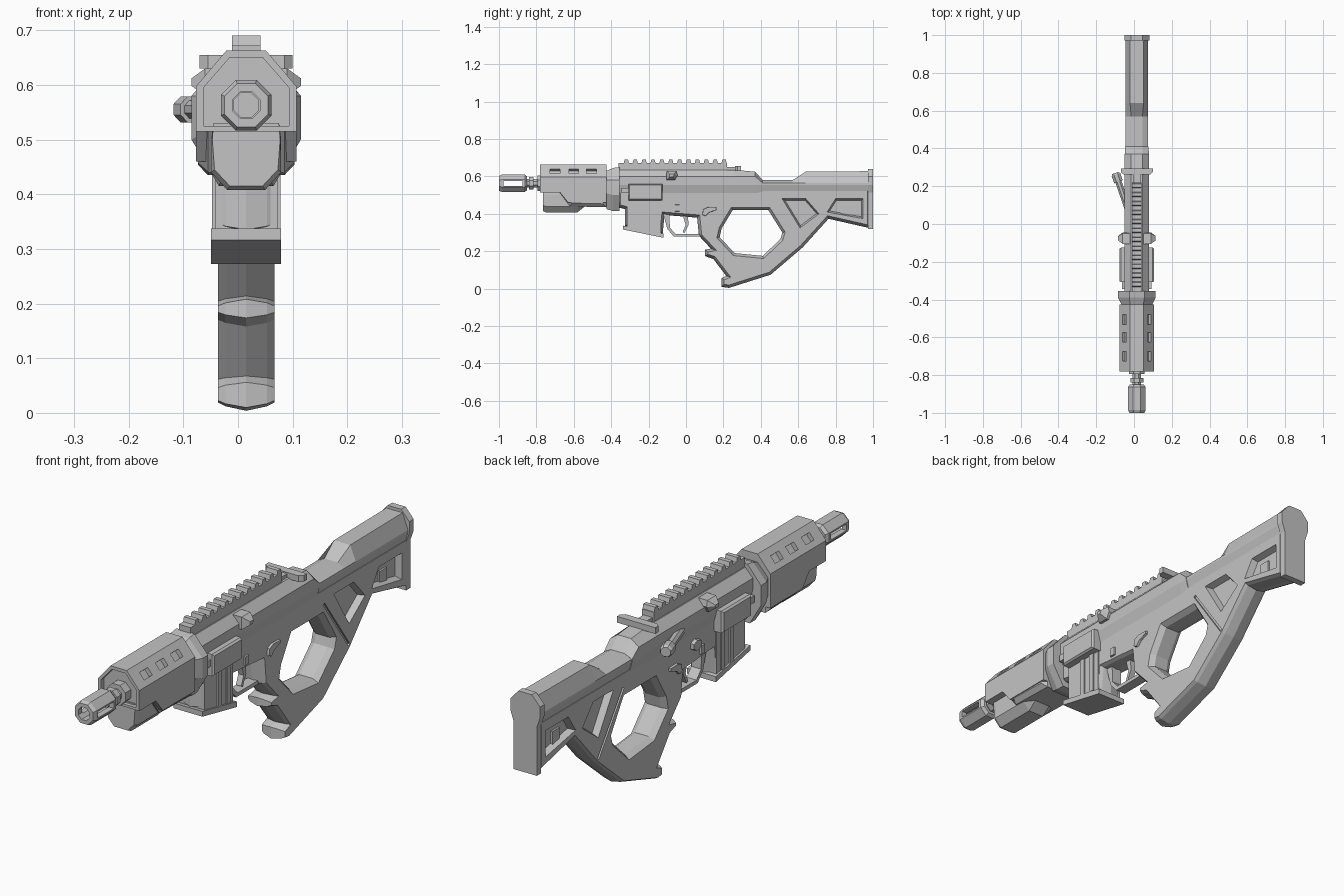
import bpy, bmesh, math
from mathutils import Vector, Matrix

if "Cube" in bpy.data.objects:
    bpy.data.objects.remove(bpy.data.objects["Cube"])

CX = 0.015          # centre plane of the body
grey = bpy.data.materials.new("grey")
grey.diffuse_color = (0.55, 0.55, 0.55, 1)
grey.use_nodes = True
grey.node_tree.nodes["Principled BSDF"].inputs["Base Color"].default_value = grey.diffuse_color


def skin(name, rings, wrap=False):
    """Skin quads over matching rings of points, then cap or wrap the ends."""
    bm = bmesh.new()
    vs = [[bm.verts.new((p[0] + CX, p[1], p[2])) for p in r] for r in rings]
    n = len(vs[0])
    pairs = list(zip(vs, vs[1:])) + ([(vs[-1], vs[0])] if wrap else [])
    for a, b in pairs:
        for i in range(n):
            j = (i + 1) % n
            bm.faces.new((a[i], a[j], b[j], b[i]))
    if not wrap:
        bm.faces.new(vs[0])
        bm.faces.new(vs[-1])
    bmesh.ops.recalc_face_normals(bm, faces=bm.faces)
    me = bpy.data.meshes.new(name)
    bm.to_mesh(me)
    bm.free()
    me.materials.append(grey)
    ob = bpy.data.objects.new(name, me)
    bpy.context.scene.collection.objects.link(ob)
    return ob


def inset(pts, d):
    """Move every edge of a 2D outline inward by d."""
    n = len(pts)
    area = sum(pts[i - 1][0] * pts[i][1] - pts[i][0] * pts[i - 1][1] for i in range(n))
    s = 1 if area > 0 else -1
    out = []
    for i in range(n):
        p = Vector(pts[i])
        e1 = (p - Vector(pts[i - 1])).normalized()
        e2 = (Vector(pts[(i + 1) % n]) - p).normalized()
        n1, n2 = Vector((-e1.y, e1.x)) * s, Vector((-e2.y, e2.x)) * s
        out.append(p + (n1 + n2) * d / max(0.3, 1 + n1.dot(n2)))
    return out


def plate(name, outline, layers):
    """Side outline (y, z) stacked across x; layers are (x, inset)."""
    return skin(name, [[(x, p[0], p[1]) for p in inset(outline, d)] for x, d in layers])


def slab(name, outline, w, c=0.0):
    """Symmetric plate of half width w with chamfer c."""
    if c:
        return plate(name, outline, [(-w, c), (c - w, 0), (w - c, 0), (w, c)])
    return plate(name, outline, [(-w, 0), (w, 0)])


def loft(name, stations):
    """Half sections (x, z), listed top to bottom, mirrored and lofted along y."""
    return skin(name, [[(x, y, z) for x, z in h] + [(-x, y, z) for x, z in reversed(h)]
                       for y, h in stations])


def rect(y0, y1, z0, z1):
    return [(y0, z0), (y1, z0), (y1, z1), (y0, z1)]


def lathe(name, profile, z, wrap=False, m=None):
    """Eight sided turned part along y."""
    rings = [[Vector((r * math.cos((k + .5) * math.pi / 4), y,
                      r * math.sin((k + .5) * math.pi / 4))) for k in range(8)]
             for y, r in profile]
    off = Vector((0, 0, z))
    return skin(name, [[(m @ p if m else p + off) for p in r] for r in rings], wrap)


def cut(target, *cutters):
    for c in cutters:
        c.hide_render = True
        c.display_type = 'WIRE'
        mod = target.modifiers.new("cut", 'BOOLEAN')
        mod.operation, mod.solver, mod.object = 'DIFFERENCE', 'EXACT', c


# Lower body: receiver, grip and stock frame in one plate with a centre ridge
frame = [(-.36, .53), (-.36, .44), (-.32, .43), (-.32, .34), (-.13, .30), (-.12, .40),
         (.065, .385), (.075, .285), (.145, .21), (.108, .203), (.108, .178), (.15, .163),
         (.225, .065), (.195, .052), (.195, .015), (.23, .01), (.45, .08), (.62, .225),
         (.76, .38), (.98, .33), (.98, .53)]
body = plate("grip_and_stock_frame", frame,
             [(-.052, .009), (-.038, .002), (0, -.006), (.038, .002), (.052, .009)])
opening = [(.25, .42), (.44, .42), (.515, .30), (.505, .265), (.41, .175), (.26, .19),
           (.18, .275), (.19, .32)]
cut(body, plate("opening_cutter", opening, [(-.062, -.02), (-.03, 0), (.03, 0), (.062, -.02)]))
pockets = {"front_pocket": [(.515, .48), (.64, .48), (.71, .40), (.61, .325)],
           "rear_pocket": [(.80, .48), (.945, .48), (.945, .375), (.755, .41)]}
groove = [(.445, .462), (.454, .468), (.615, .242), (.606, .236)]
for s in (-1, 1):
    for n, o in pockets.items():
        cut(body, plate(n + "_cutter", o, [(s * .026, .008), (s * .062, -.004)]))
    cut(body, plate("groove_cutter", groove, [(s * .044, 0), (s * .062, 0)]))
    plate("pocket_block", rect(.83, .875, .39, .445), [(s * .02, 0), (s * .034, 0)])


# Upper receiver running into the stock tube
def tube(top, w, flat):
    return [(flat, top), (w, .565), (w, .555), (w - .013, .51)]


def receiver(top):
    return [(.03, top), (.064, .60), (.064, .555), (.052, .51)]


loft("upper_receiver", [(-.36, receiver(.635)), (.26, receiver(.635)), (.37, receiver(.625)),
                        (.41, [(.03, .58), (.062, .565), (.062, .555), (.05, .51)])])
loft("stock_tube", [(.39, tube(.58, .06, .03)), (.57, tube(.58, .06, .03)),
                    (.64, tube(.625, .06, .036)), (.98, tube(.628, .06, .036))])
butt = [(.03, .64), (.066, .60), (.066, .555), (.052, .515), (.052, .32)]
loft("butt_plate", [(.972, butt), (1.0, butt)])

# Top rail with teeth
slab("rail_base", rect(-.36, .22, .62, .672), .026)
for i in range(12):
    y = -.333 + i * .0475
    slab("rail_tooth", [(y, .67), (y + .028, .67), (y + .023, .69), (y + .005, .69)], .026)

# Cocking handle behind the rail
slab("cocking_stem", rect(.2, .29, .625, .65), .02)
skin("cocking_handle", [[(x, y, z) for x, y in
     [(-.085, .275), (-.07, .262), (.07, .262), (.085, .275), (.085, .295), (-.085, .295)]]
     for z in (.63, .655)])

# Collar between receiver and handguard
loft("collar", [(-.425, [(.035, .63), (.082, .58), (.082, .51), (.045, .425)]),
                (-.39, [(.04, .645), (.1, .58), (.1, .50), (.05, .415)]),
                (-.355, [(.04, .65), (.1, .58), (.1, .50), (.05, .415)])])

# Handguard with recessed front and angled vents
shell = [(.036, .663), (.092, .597), (.092, .515)]
guard = loft("handguard", [(-.78, shell), (-.425, shell)])
hollow = [(.03, .65), (.078, .595), (.078, .525)]
cut(guard, loft("handguard_front_cutter", [(-.8, hollow), (-.76, hollow)]))
for s in (-1, 1):
    tilt = Matrix.Translation((s * .066, 0, .628)) @ Matrix.Rotation(s * .867, 4, 'Y')
    for y in (-.70, -.60, -.505):
        cut(guard, skin("vent_cutter", [[tilt @ Vector((a, y + b, c)) for a, b in
            [(-.016, -.026), (.016, -.026), (.016, .026), (-.016, .026)]] for c in (-.018, .03)]))
skirt = [(-.68, .52), (-.62, .44), (-.425, .435), (-.425, .52)]
slab("handguard_skirt", skirt, .088, .018)
slab("handguard_side", [(-.675, .516), (-.63, .46), (-.425, .46), (-.425, .516)], .092)
lower = [(.06, .53), (.064, .50), (.064, .44), (.035, .408)]
loft("lower_handguard", [(-.765, [(.06, .53), (.062, .50), (.058, .445), (.03, .415)]),
                         (-.75, lower), (-.58, lower),
                         (-.54, [(.06, .53), (.064, .50), (.06, .45), (.035, .44)])])

# Barrel and flash hider
lathe("barrel", [(-.87, .025), (-.84, .025), (-.84, .037), (-.815, .037), (-.815, .025),
                 (-.795, .025), (-.795, .044), (-.7, .044)], .563)
muzzle = lathe("flash_hider", [(-1, .027), (-1, .043), (-.985, .05), (-.862, .05),
                               (-.85, .04), (-.85, .027)], .563, True)
cut(muzzle, slab("flash_hider_cutter", rect(-.975, -.875, .55, .576), .08))

# Magazine well, ribs and flared base
slab("magazine_well", [(-.315, .5), (-.315, .33), (-.135, .295), (-.135, .5)], .057)
slab("magazine_base", [(-.338, .337), (-.338, .316), (-.12, .272), (-.12, .294)], .064)
for y in (-.235, -.18):
    slab("magazine_rib", rect(y, y + .022, .305, .48), .063)

# Small parts repeated on both sides
for s in (-1, 1):
    plate("port_cover", rect(-.308, -.125, .472, .56), [(s * .04, 0), (s * .084, 0), (s * .092, .006)])
    plate("front_pin", rect(-.345, -.305, .51, .538), [(s * .04, 0), (s * .078, 0)])
    plate("bolt_knob", [(-.105, .58), (-.06, .58), (-.045, .605), (-.05, .63), (-.105, .63)],
          [(s * .03, 0), (s * .075, 0), (s * .1, .018)])
    plate("magazine_button", rect(-.06, -.033, .412, .45), [(s * .04, 0), (s * .059, .002)])
    plate("selector_lever", [(.085, .395), (.105, .385), (.125, .405), (.165, .42), (.165, .435),
          (.115, .437), (.09, .425)], [(s * .04, 0), (s * .061, .003)])

# Left side plunger and bolt catch
direction = Vector((-.055, .16, 0)).normalized()
aim = Matrix.Translation((-.055, .10, .555)) @ direction.to_track_quat('Y', 'Z').to_matrix().to_4x4()
lathe("side_plunger", [(-.03, .018), (.13, .018), (.13, .026), (.17, .026), (.18, .02)], 0, m=aim)
plate("bolt_catch", [(-.03, .45), (.0, .44), (.025, .455), (.025, .48), (0, .49), (-.03, .48)],
      [(-.04, 0), (-.066, .004)])

# Trigger and guard
slab("trigger_guard", [(-.125, .41), (-.1, .32), (-.065, .278), (.08, .278), (.08, .293),
                       (-.057, .293), (-.086, .326), (-.09, .41)], .022)
slab("trigger", [(-.022, .41), (.008, .41), (.014, .34), (-.008, .298), (-.018, .302),
                 (-.002, .34)], .012)
